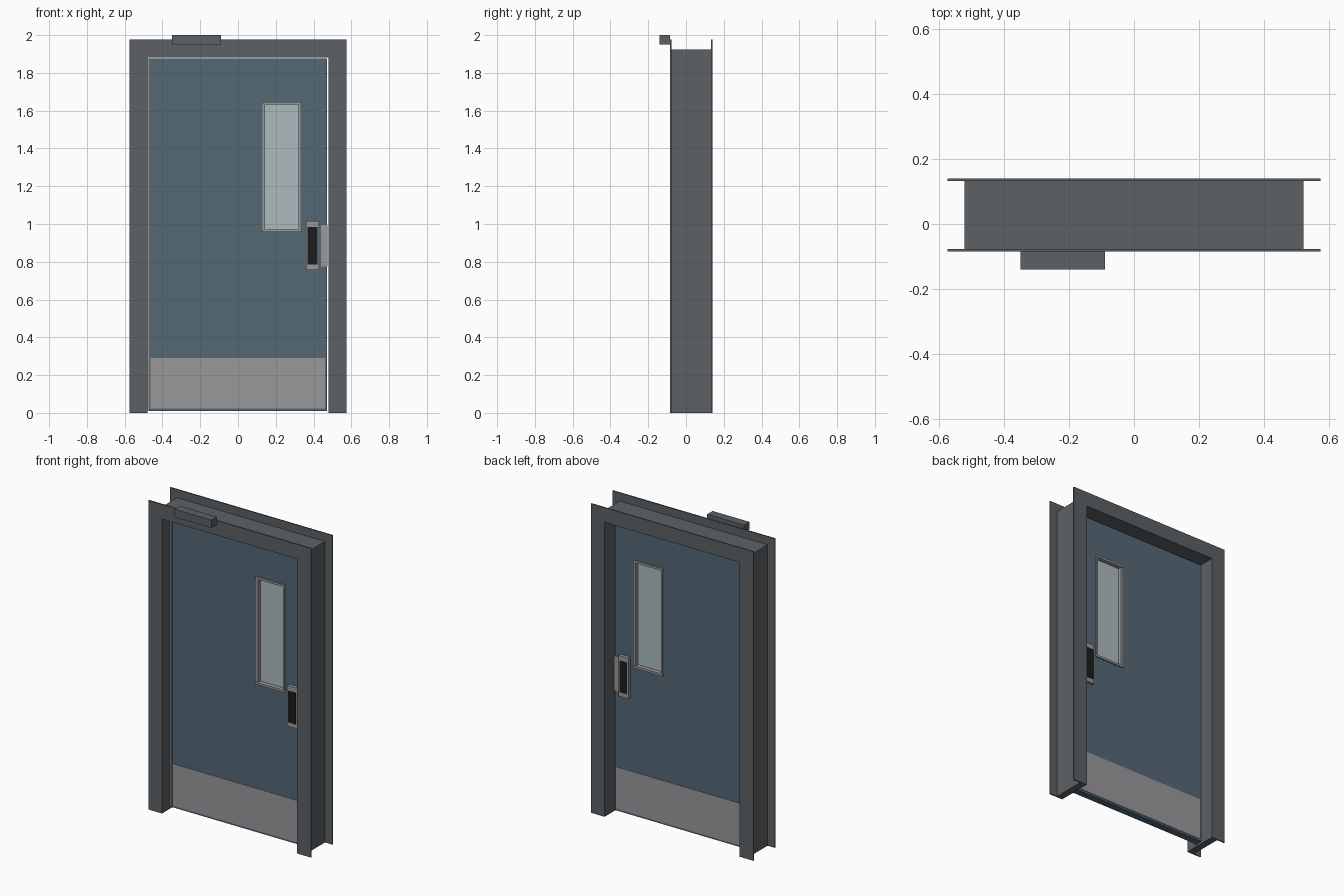
import bpy, bmesh

if "Cube" in bpy.data.objects:
    bpy.data.objects.remove(bpy.data.objects["Cube"])


def material(name, rgb):
    m = bpy.data.materials.new(name)
    m.diffuse_color = (*rgb, 1)
    m.use_nodes = True
    m.node_tree.nodes["Principled BSDF"].inputs["Base Color"].default_value = m.diffuse_color
    return m


FRAME = material("frame_grey", (0.11, 0.12, 0.13))
BLUE = material("door_blue", (0.09, 0.14, 0.18))
STEEL = material("steel", (0.32, 0.32, 0.33))
BLACK = material("black", (0.012, 0.012, 0.012))
GLASS = material("glass", (0.42, 0.5, 0.51))


def prism(name, profile, y0, y1, mat):
    """Extrude an (x, z) outline from y0 to y1."""
    bm = bmesh.new()
    face = bm.faces.new([bm.verts.new((x, y0, z)) for x, z in profile])
    new = bmesh.ops.extrude_face_region(bm, geom=[face])["geom"]
    verts = [v for v in new if isinstance(v, bmesh.types.BMVert)]
    bmesh.ops.translate(bm, verts=verts, vec=(0, y1 - y0, 0))
    bmesh.ops.recalc_face_normals(bm, faces=bm.faces)
    me = bpy.data.meshes.new(name)
    bm.to_mesh(me)
    bm.free()
    me.materials.append(mat)
    ob = bpy.data.objects.new(name, me)
    bpy.context.collection.objects.link(ob)
    return ob


def box(name, x, y, z, mat):
    return prism(name, [(x[0], z[0]), (x[1], z[0]), (x[1], z[1]), (x[0], z[1])], *y, mat)


def portal(name, xi, xo, zi, zo, y0, y1, mat):
    """Upside-down U standing on the floor."""
    return prism(name, [(-xo, 0), (-xi, 0), (-xi, zi), (xi, zi),
                        (xi, 0), (xo, 0), (xo, zo), (-xo, zo)], y0, y1, mat)


# Door frame: deep jamb with a thin flange at each face
portal("jamb", 0.478, 0.523, 1.882, 1.924, -0.085, 0.14, FRAME)
portal("front_flange", 0.523, 0.575, 1.924, 1.976, -0.085, -0.077, FRAME)
portal("back_flange", 0.523, 0.575, 1.924, 1.976, 0.132, 0.14, FRAME)

# Operator box above the opening
box("header_box", (-0.35, -0.09), (-0.14, -0.085), (1.95, 2.0), FRAME)

# Door leaf with an opening for the window
F, B = 0.003, 0.047
leaf = box("door_leaf", (-0.472, 0.471), (F, B), (0.01, 1.876), BLUE)
cutter = box("window_cutter", (0.139, 0.322), (-0.1, 0.1), (0.97, 1.633), BLUE)
cutter.hide_render = True
cutter.hide_set(True)
cut = leaf.modifiers.new("window_opening", "BOOLEAN")
cut.object = cutter
cut.solver = "EXACT"
bpy.context.view_layer.objects.active = leaf
bpy.ops.object.modifier_apply(modifier=cut.name)
bpy.data.objects.remove(cutter)

# Window: glass and four trim bars
box("window_glass", (0.139, 0.322), (0.022, 0.028), (0.97, 1.633), GLASS)
for side, x in (("left", (0.13, 0.142)), ("right", (0.319, 0.331))):
    box("window_trim_" + side, x, (F - 0.005, B + 0.005), (0.97, 1.634), STEEL)
for side, z in (("bottom", (0.958, 0.972)), ("top", (1.632, 1.646))):
    box("window_trim_" + side, (0.126, 0.335), (F - 0.008, B + 0.008), z, STEEL)

# Continuous hinge on the left edge
box("hinge", (-0.478, -0.467), (F - 0.008, F + 0.01), (0.012, 1.876), STEEL)

# Latch guard wrapped over the lock edge
box("latch_guard", (0.44, 0.474), (F - 0.002, B + 0.002), (0.775, 0.995), STEEL)

# Kick plates and paddle handles on both faces
for side, face, d in (("front", F, -1), ("back", B, 1)):
    def span(a, b):
        return sorted((face + d * a, face + d * b))
    box("kick_plate_" + side, (-0.463, 0.46), span(0, 0.003), (0.022, 0.29), STEEL)
    box("handle_housing_" + side, (0.36, 0.43), span(0, 0.02), (0.757, 1.017), STEEL)
    box("handle_paddle_" + side, (0.369, 0.421), span(0.01, 0.023), (0.785, 0.985), BLACK)
